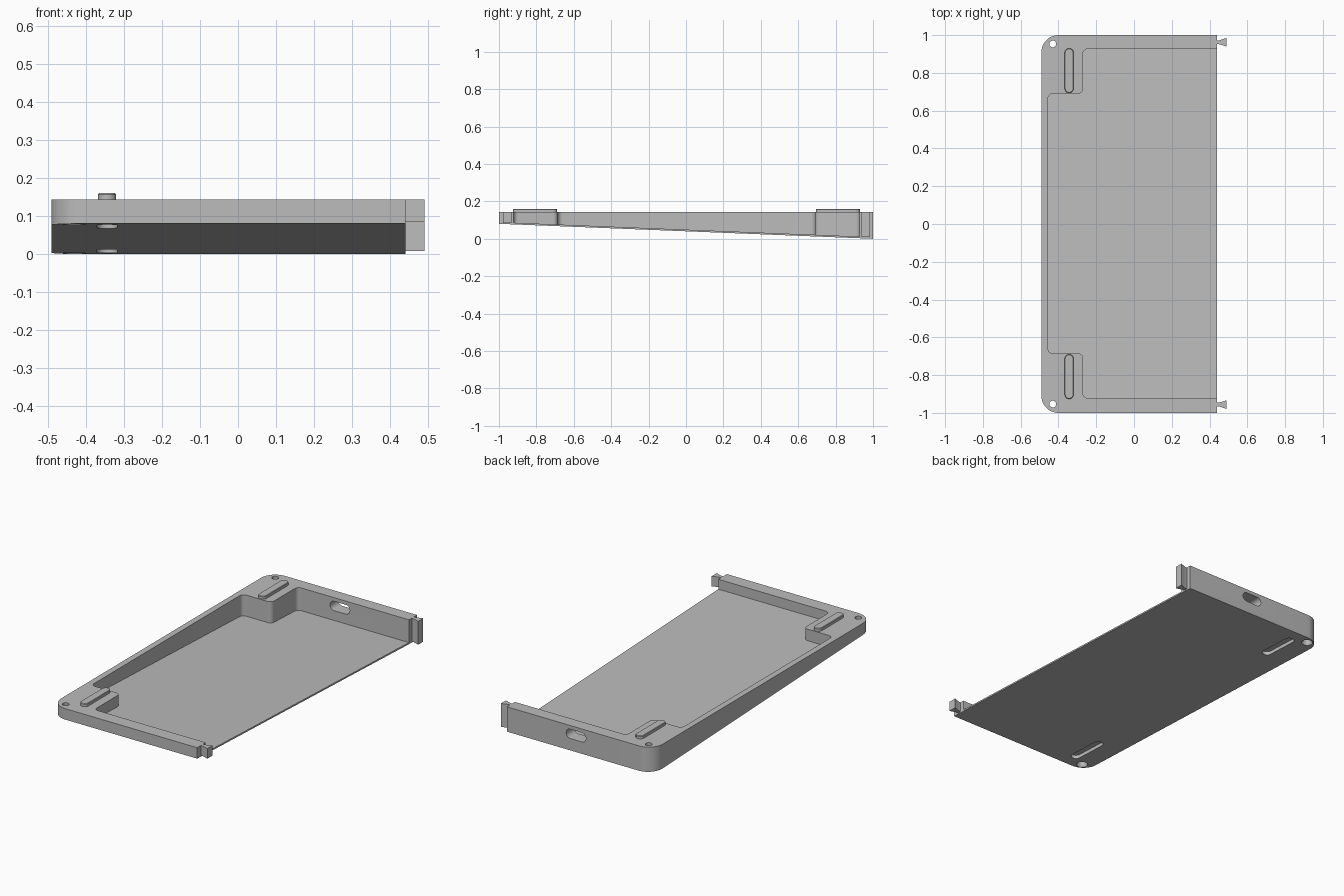
import bpy, bmesh, math
from mathutils import Vector, Matrix

old = bpy.data.objects.get("Cube")
if old:
    bpy.data.objects.remove(old, do_unlink=True)

TOP, FLOOR = 0.143, 0.009

grey = bpy.data.materials.new("light grey")
grey.use_nodes = True
grey.diffuse_color = (0.5, 0.5, 0.5, 1)
grey.node_tree.nodes["Principled BSDF"].inputs["Base Color"].default_value = (0.5, 0.5, 0.5, 1)


def slope(offset=0.0):
    """Height of the tilted underside, shifted by an offset."""
    return lambda y: 0.04 * (1 - y) + offset


def flat(z):
    return lambda y: z


def rounded(corners, steps=6):
    """Outline from (x, y, radius) corners, each replaced by an arc."""
    out = []
    for i, (x, y, r) in enumerate(corners):
        p = Vector((x, y))
        if r == 0:
            out.append(p)
            continue
        a = (Vector(corners[i - 1][:2]) - p).normalized()
        b = (Vector(corners[(i + 1) % len(corners)][:2]) - p).normalized()
        centre = p + (a + b) * r
        for k in range(steps + 1):
            t = k / steps * math.pi / 2
            out.append(centre - b * r * math.cos(t) - a * r * math.sin(t))
    return out


def box(x0, x1, y0, y1, r):
    return rounded([(x0, y0, r), (x1, y0, r), (x1, y1, r), (x0, y1, r)])


def finish(name, bm):
    bmesh.ops.recalc_face_normals(bm, faces=bm.faces)
    mesh = bpy.data.meshes.new(name)
    bm.to_mesh(mesh)
    bm.free()
    mesh.materials.append(grey)
    obj = bpy.data.objects.new(name, mesh)
    bpy.context.collection.objects.link(obj)
    return obj


def prism(name, outline, low, high, inset=0.0):
    """Upright prism between two height functions, optionally chamfered on top."""
    bm = bmesh.new()
    bottom = bm.faces.new([bm.verts.new((p.x, p.y, low(p.y))) for p in outline])
    top = bmesh.ops.extrude_face_region(bm, geom=[bottom], use_keep_orig=True)["geom"]
    for v in (g for g in top if isinstance(g, bmesh.types.BMVert)):
        v.co.z = high(v.co.y)
    if inset:
        rim = [e for g in top if isinstance(g, bmesh.types.BMFace) for e in g.edges]
        bmesh.ops.bevel(bm, geom=rim, offset=inset, segments=1, affect='EDGES')
    return finish(name, bm)


def cylinder(name, x, y, z, r1, r2, depth):
    bm = bmesh.new()
    bmesh.ops.create_cone(bm, cap_ends=True, segments=32, radius1=r1, radius2=r2,
                          depth=depth, matrix=Matrix.Translation((x, y, z)))
    return finish(name, bm)


def cut(target, cutter):
    mod = target.modifiers.new("cut", 'BOOLEAN')
    mod.operation, mod.solver, mod.object = 'DIFFERENCE', 'EXACT', cutter
    bpy.context.view_layer.objects.active = target
    bpy.ops.object.modifier_apply(modifier=mod.name)
    bpy.data.objects.remove(cutter, do_unlink=True)


# Wedge-shaped tray body, rounded on the closed long side
tray = prism("tray_body", rounded([(-0.49, -1, 0.09), (0.44, -1, 0), (0.44, 1, 0), (-0.49, 1, 0.09)], 12),
             slope(), flat(TOP))

# Cavity, leaving a thin floor and two corner blocks
R = 0.025
cavity = rounded([(0.6, -0.922, 0), (-0.27, -0.922, R), (-0.27, -0.685, R), (-0.455, -0.685, R),
                  (-0.455, 0.69, R), (-0.27, 0.69, R), (-0.27, 0.927, R), (0.6, 0.927, 0)])
cut(tray, prism("cavity_cutter", cavity, slope(FLOOR), flat(0.3)))

# Oblong cable opening through the back wall
opening = prism("opening_cutter", box(-0.063, 0.063, -0.027, 0.027, 0.0265), flat(-0.1), flat(0.1))
opening.data.transform(Matrix.Translation((0, 0.96, 0.095)) @ Matrix.Rotation(math.pi / 2, 4, 'X'))
cut(tray, opening)

for side, label in ((-1, "front"), (1, "back")):
    # Screw hole, widened on the underside
    y = 0.953 * side
    base = slope()(y)
    cut(tray, cylinder("hole_cutter", -0.43, y, 0.1, 0.018, 0.018, 0.4))
    cut(tray, cylinder("countersink_cutter", -0.43, y, base + 0.005, 0.04, 0.018, 0.05))

    # Underside groove matching the raised foot above it
    mid = 0.81 * side + 0.002
    cut(tray, prism("groove_cutter", box(-0.37, -0.317, mid - 0.121, mid + 0.121, 0.026),
                    slope(-0.05), slope(0.02)))
    prism(label + "_raised_foot", box(-0.367, -0.32, mid - 0.118, mid + 0.118, 0.023),
          flat(TOP - 0.005), flat(0.16), 0.003)

    # Dovetail connector on the open side
    c = 0.959 * side + 0.003
    tail = [Vector(p) for p in ((0.43, c - 0.01), (0.45, c - 0.01), (0.49, c - 0.023),
                                (0.49, c + 0.023), (0.45, c + 0.01), (0.43, c + 0.01))]
    prism(label + "_dovetail", tail, flat(slope(FLOOR - 0.002)(c)), flat(TOP))

# Smooth the rounded corners while keeping hard edges
bpy.ops.object.select_all(action='DESELECT')
for obj in bpy.context.collection.objects:
    if obj.type == 'MESH':
        obj.select_set(True)
bpy.context.view_layer.objects.active = tray
bpy.ops.object.shade_smooth_by_angle(angle=math.radians(30))
